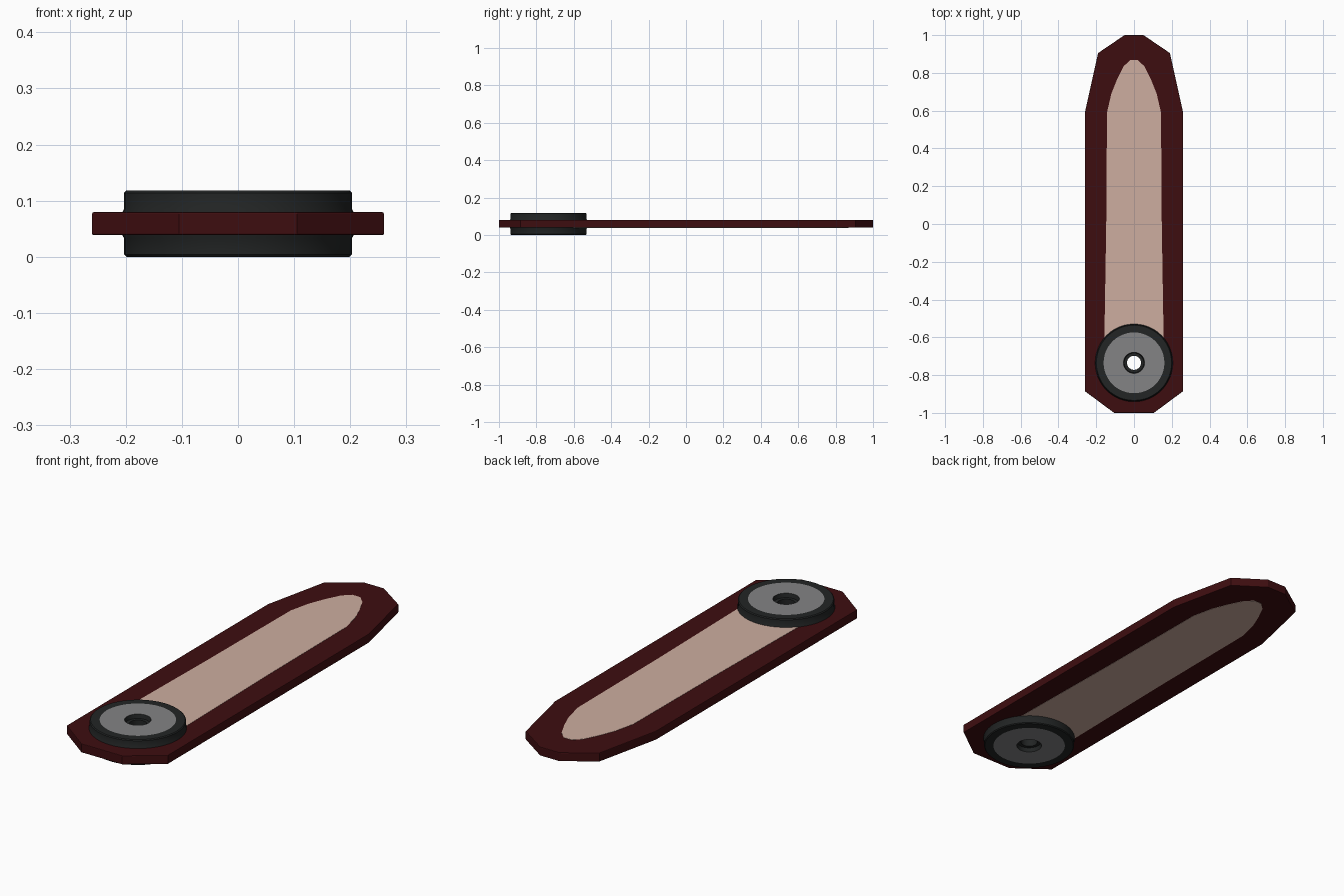
import bpy, bmesh, math

if "Cube" in bpy.data.objects:
    bpy.data.objects.remove(bpy.data.objects["Cube"])

HUB_Y = -0.735
MID_Z = 0.059


def material(name, rgb):
    m = bpy.data.materials.new(name)
    m.diffuse_color = (*rgb, 1)
    m.use_nodes = True
    m.node_tree.nodes["Principled BSDF"].inputs["Base Color"].default_value = m.diffuse_color
    return m


maroon = material("dark_maroon", (0.048, 0.004, 0.005))
cream = material("pale_tan", (0.61, 0.42, 0.35))
black = material("rubber_black", (0.016, 0.018, 0.018))
grey = material("mid_grey", (0.23, 0.23, 0.235))


def mirrored(half):
    """Closed outline from its right half, listed top to bottom."""
    return half + [(-x, y) for x, y in reversed(half)]


def plate(name, outlines, z, half_thick, mat, bevel=0.0):
    """Filled flat outline (inner outlines become holes), extruded to a slab."""
    cu = bpy.data.curves.new(name, 'CURVE')
    cu.dimensions = '2D'
    cu.fill_mode = 'BOTH'
    cu.extrude = half_thick - bevel
    cu.bevel_depth = bevel
    cu.bevel_resolution = 1
    cu.offset = -bevel
    for pts in outlines:
        sp = cu.splines.new('POLY')
        sp.points.add(len(pts) - 1)
        for p, (x, y) in zip(sp.points, pts):
            p.co = (x, y, 0, 1)
        sp.use_cyclic_u = True
    cu.materials.append(mat)
    ob = bpy.data.objects.new(name, cu)
    bpy.context.collection.objects.link(ob)
    ob.location.z = z
    bpy.ops.object.select_all(action='DESELECT')
    ob.select_set(True)
    bpy.context.view_layer.objects.active = ob
    bpy.ops.object.convert(target='MESH')
    for poly in bpy.context.object.data.polygons:
        poly.use_smooth = False


# Long faceted body slab, with an opening hidden inside the hub
body = mirrored([(0.05, 1.0), (0.19, 0.905), (0.26, 0.59), (0.26, -0.885), (0.105, -1.0)])
opening = [(0.1 * math.cos(a), HUB_Y + 0.1 * math.sin(a))
           for a in (i * math.tau / 24 for i in range(24))]
plate("body_slab", [body, opening], MID_Z, 0.0205, maroon, 0.003)

# Pale panels on both faces of the body
panel = mirrored([(0.02, 0.868), (0.055, 0.835), (0.09, 0.765), (0.12, 0.69),
                  (0.143, 0.59), (0.147, 0.0), (0.157, -0.61)])
for name, side in (("top_panel", 1), ("bottom_panel", -1)):
    plate(name, [panel], MID_Z + side * 0.0205, 0.001, cream)

# Round hub: lathed profile, (radius, height above middle, colour of next strip)
upper = [(0.206, 0.0, 0), (0.206, 0.021, 0), (0.203, 0.026, 0), (0.203, 0.055, 0),
         (0.199, 0.059, 0), (0.161, 0.059, 1), (0.056, 0.059, 0),
         (0.052, 0.040, 0), (0.037, 0.040, 0)]
lower = [(r, -h, upper[max(i - 1, 0)][2]) for i, (r, h, c) in enumerate(upper)][:0:-1]
profile = upper + lower
SIDES = 48
bm = bmesh.new()
rings = [[bm.verts.new((r * math.cos(k * math.tau / SIDES),
                        r * math.sin(k * math.tau / SIDES), h))
          for k in range(SIDES)] for r, h, c in profile]
for i, (r, h, c) in enumerate(profile):
    a, b = rings[i], rings[(i + 1) % len(rings)]
    for k in range(SIDES):
        n = (k + 1) % SIDES
        bm.faces.new((a[k], a[n], b[n], b[k])).material_index = c
bmesh.ops.recalc_face_normals(bm, faces=bm.faces)
me = bpy.data.meshes.new("round_hub")
bm.to_mesh(me)
bm.free()
me.materials.append(black)
me.materials.append(grey)
hub = bpy.data.objects.new("round_hub", me)
bpy.context.collection.objects.link(hub)
hub.location = (0, HUB_Y, MID_Z)
bpy.ops.object.select_all(action='DESELECT')
hub.select_set(True)
bpy.context.view_layer.objects.active = hub
bpy.ops.object.shade_smooth_by_angle(angle=math.radians(35))
